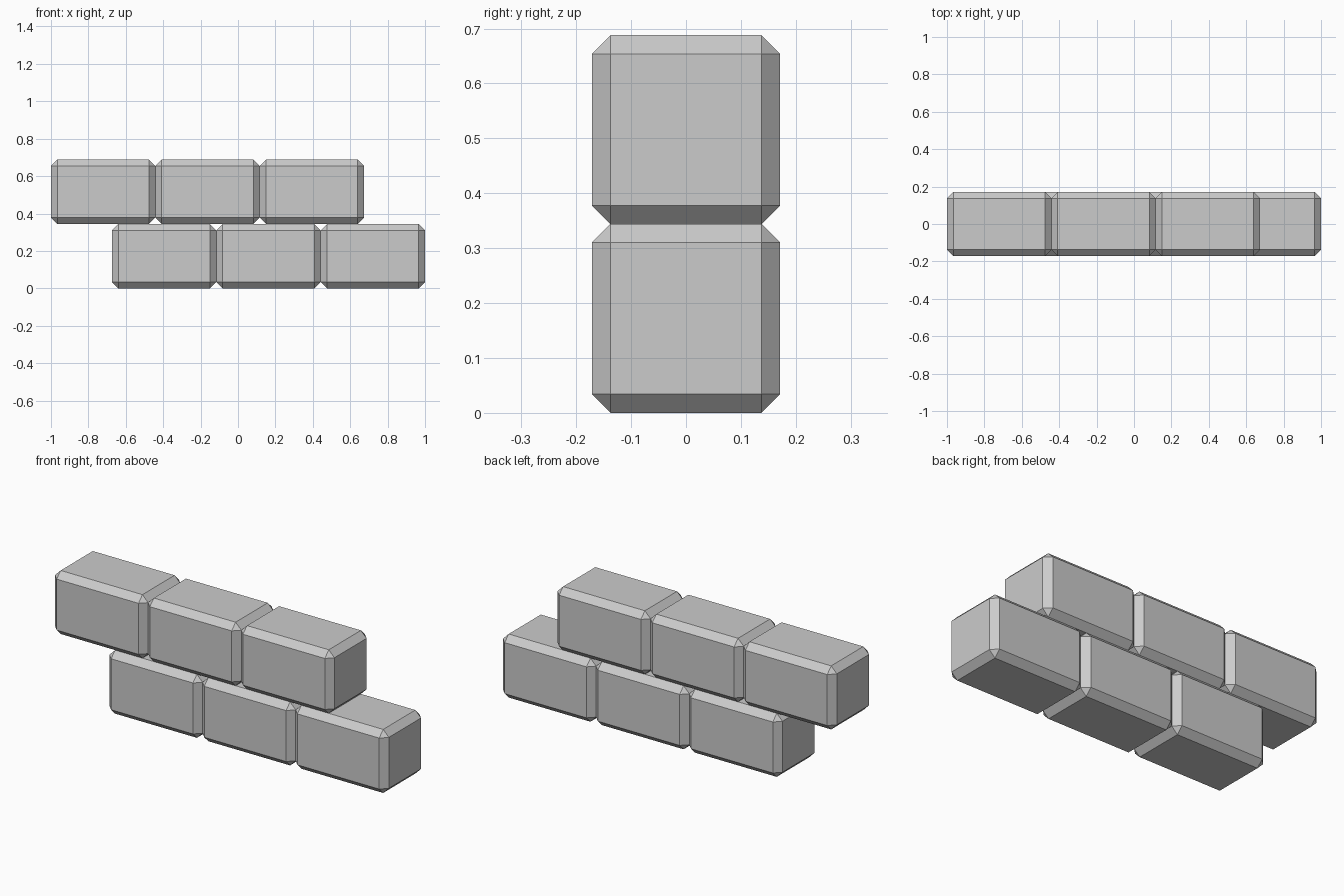
import bpy

if "Cube" in bpy.data.objects:
    bpy.data.objects.remove(bpy.data.objects["Cube"])

LENGTH, DEPTH, HEIGHT, CHAMFER = 0.558, 0.343, 0.344, 0.034


def brick(name, x_min, z_min):
    """Chamfered block placed by its left end and underside."""
    bpy.ops.mesh.primitive_cube_add(
        size=1, location=(x_min + LENGTH / 2, 0, z_min + HEIGHT / 2))
    ob = bpy.context.object
    ob.name = name
    ob.scale = (LENGTH, DEPTH, HEIGHT)
    bpy.ops.object.transform_apply(location=False, rotation=False, scale=True)
    bevel = ob.modifiers.new("chamfer", 'BEVEL')
    bevel.width = CHAMFER
    bevel.segments = 1
    bevel.limit_method = 'NONE'
    return ob


# Two courses of three bricks, the upper one shifted to the left
for i in range(3):
    brick(f"lower_brick_{i + 1}", 1 - LENGTH * (3 - i), 0)
    brick(f"upper_brick_{i + 1}", -1 + LENGTH * i, HEIGHT)
